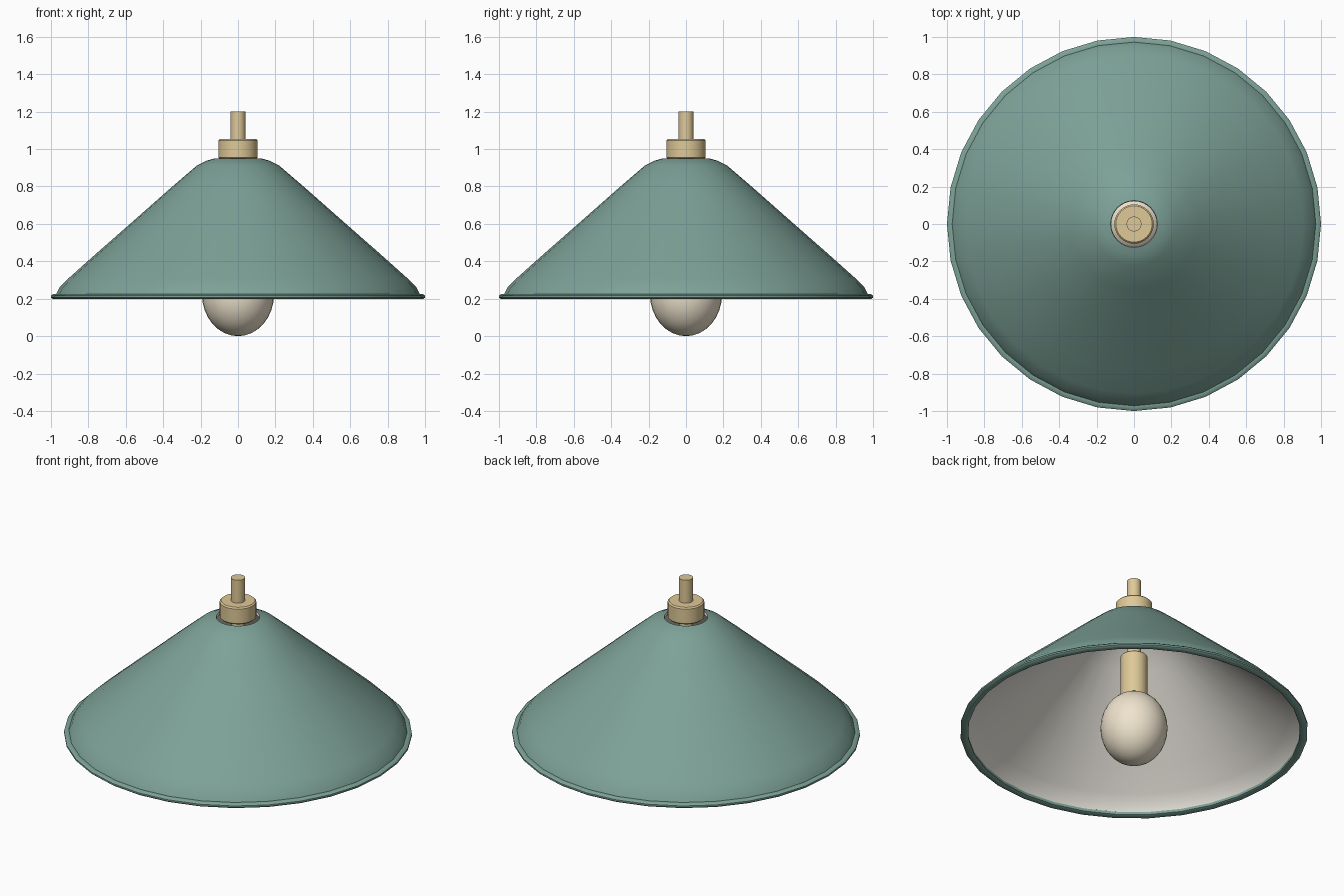
import bpy, bmesh, math

if "Cube" in bpy.data.objects:
    bpy.data.objects.remove(bpy.data.objects["Cube"])


def material(name, rgb):
    m = bpy.data.materials.new(name)
    m.diffuse_color = (*rgb, 1)
    m.use_nodes = True
    m.node_tree.nodes["Principled BSDF"].inputs["Base Color"].default_value = m.diffuse_color
    return m


green = material("green_enamel", (0.205, 0.36, 0.31))
white = material("inner_white", (0.85, 0.82, 0.75))
brass = material("brass", (0.73, 0.58, 0.31))
glass = material("warm_glass", (0.86, 0.77, 0.61))


def lathe(name, profile, mats, sides=32, closed=False, second_from=None, angle=35):
    """Spin an (r, z) profile round z; points with r = 0 become poles.
    Bands from index second_from onward use the second material."""
    bm = bmesh.new()
    rings = []
    for r, z in profile:
        if r == 0:
            rings.append([bm.verts.new((0, 0, z))] * sides)
        else:
            rings.append([bm.verts.new((r * math.cos(2 * math.pi * i / sides),
                                        r * math.sin(2 * math.pi * i / sides), z))
                          for i in range(sides)])
    for k in range(len(rings) if closed else len(rings) - 1):
        a, b = rings[k], rings[(k + 1) % len(rings)]
        for i in range(sides):
            j = (i + 1) % sides
            quad = list(dict.fromkeys((a[i], a[j], b[j], b[i])))
            face = bm.faces.new(quad)
            if second_from is not None and k >= second_from:
                face.material_index = 1
    bmesh.ops.recalc_face_normals(bm, faces=bm.faces)
    mesh = bpy.data.meshes.new(name)
    bm.to_mesh(mesh)
    bm.free()
    for m in mats:
        mesh.materials.append(m)
    obj = bpy.data.objects.new(name, mesh)
    bpy.context.collection.objects.link(obj)
    bpy.ops.object.select_all(action='DESELECT')
    obj.select_set(True)
    bpy.context.view_layer.objects.active = obj
    bpy.ops.object.shade_smooth_by_angle(angle=math.radians(angle))
    return obj


def rod(name, r, z0, z1, bevel, mat):
    """Solid cylinder with chamfered ends."""
    b = bevel
    pts = [(0, z0), (r - b, z0), (r, z0 + b), (r, z1 - b), (r - b, z1), (0, z1)]
    if b == 0:
        pts = [(0, z0), (r, z0), (r, z1), (0, z1)]
    return lathe(name, pts, [mat])


# Conical shade: green outer skin, then white inner skin
outer = [(0.125, 0.95), (0.165, 0.939), (0.22, 0.912), (0.345, 0.805), (0.575, 0.602),
         (0.78, 0.422), (0.905, 0.31), (0.955, 0.26), (0.975, 0.22)]
inner = [(0.958, 0.22), (0.94, 0.253), (0.89, 0.302), (0.766, 0.41),
         (0.56, 0.59), (0.33, 0.793), (0.21, 0.897), (0.16, 0.924), (0.122, 0.935)]
lathe("shade", outer + inner, [green, white], closed=True, second_from=len(outer) - 1)

# Rolled rim around the shade mouth
lathe("shade_rim", [(0.955, 0.203), (0.965, 0.198), (0.99, 0.198), (1.0, 0.206),
                    (1.0, 0.216), (0.99, 0.224), (0.965, 0.226), (0.955, 0.22)],
      [green], closed=True, angle=50)

# Brass fittings
rod("cap", 0.105, 0.947, 1.055, 0.008, brass)
rod("stem", 0.04, 0.68, 1.2, 0, brass)
rod("socket", 0.078, 0.40, 0.70, 0.006, brass)

# Slightly tall bulb standing on z = 0
n = 16
bulb = [(0.193 * math.sin(math.pi * i / n) if 0 < i < n else 0,
         0.225 - 0.225 * math.cos(math.pi * i / n)) for i in range(n + 1)]
lathe("bulb", bulb, [glass])
